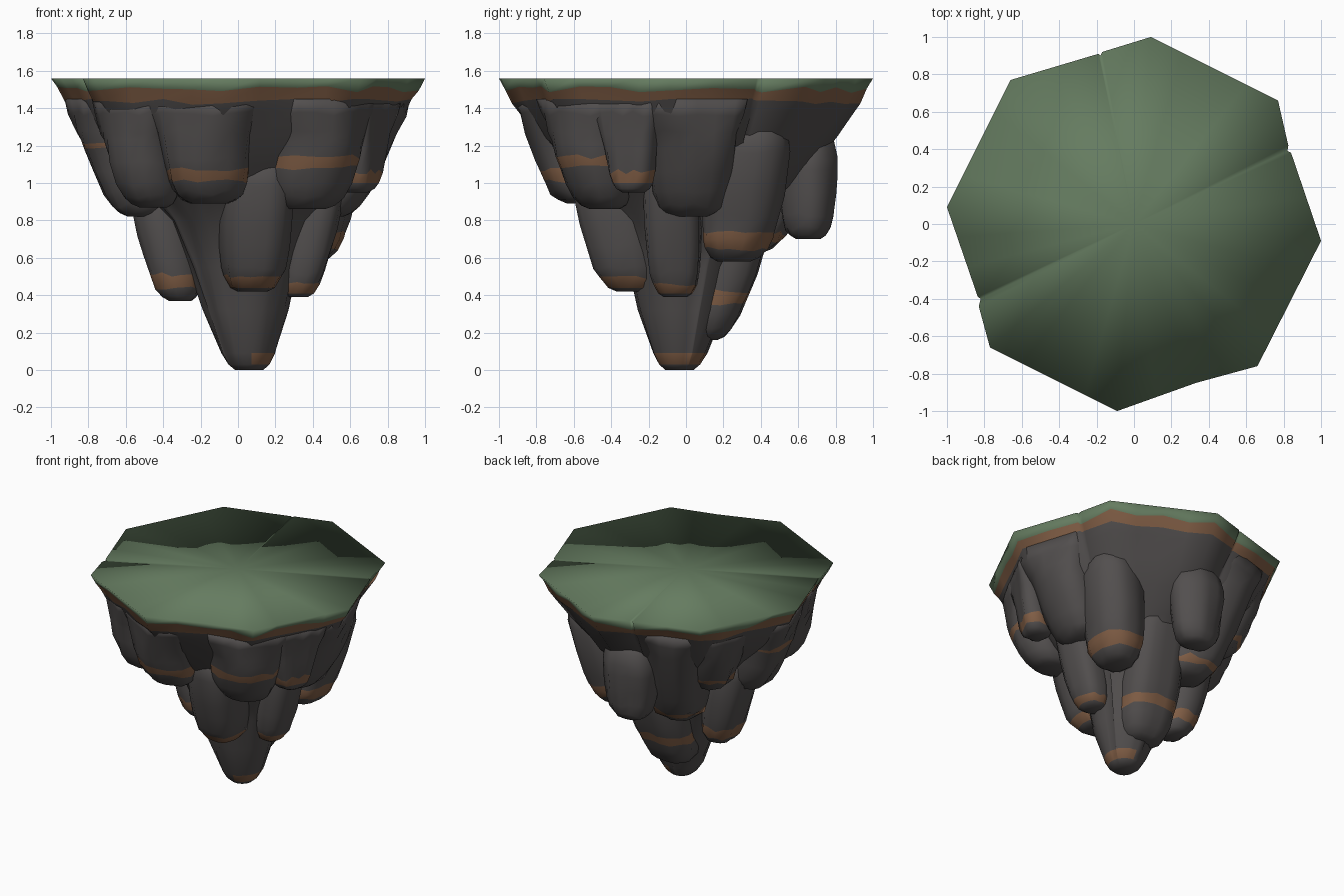
import bpy, math, random
from mathutils import Vector

if "Cube" in bpy.data.objects:
    bpy.data.objects.remove(bpy.data.objects["Cube"])

random.seed(4)

def material(name, rgb):
    m = bpy.data.materials.new(name)
    m.diffuse_color = (*rgb, 1)
    m.use_nodes = True
    m.node_tree.nodes["Principled BSDF"].inputs["Base Color"].default_value = m.diffuse_color
    return m

ROCK = material("dark_rock", (0.085, 0.078, 0.077))
EARTH = material("brown_earth", (0.225, 0.115, 0.062))
GRASS = material("green_grass", (0.13, 0.20, 0.117))

def loft(name, rings, rule, apex=None):
    """Skin a stack of rings (bottom to top), cap the ends, colour faces by rule(row, column)."""
    n = len(rings[0])
    verts = [p for r in rings for p in r]
    faces, mats = [], []
    for i in range(len(rings) - 1):
        for j in range(n):
            k = (j + 1) % n
            faces.append((i*n + j, i*n + k, (i+1)*n + k, (i+1)*n + j))
            mats.append(rule(i, j))
    faces.append(tuple(reversed(range(n))))
    mats.append(0)
    last = (len(rings) - 1) * n
    c = sum((Vector(p) for p in rings[-1]), Vector()) / n
    verts.append(tuple(apex or c))
    for j in range(n):
        faces.append((last + j, last + (j + 1) % n, len(verts) - 1))
        mats.append(rule(len(rings) - 2, j))
    me = bpy.data.meshes.new(name)
    me.from_pydata(verts, [], faces)
    for m in (ROCK, EARTH, GRASS):
        me.materials.append(m)
    for p, m in zip(me.polygons, mats):
        p.material_index = m
        p.use_smooth = True
    ob = bpy.data.objects.new(name, me)
    bpy.context.collection.objects.link(ob)
    return ob

# Island outline: octagon with three small cracks, subdivided along its edges
corners = [(1, -.09), (.84, .38), (.82, .39), (.825, .42), (.77, .66), (.09, 1), (-.17, .92),
           (-.18, .90), (-.19, .91), (-.66, .77), (-1, .09), (-.835, -.39), (-.82, -.40),
           (-.83, -.44), (-.77, -.66), (-.09, -1), (.33, -.85), (.66, -.76)]
outline = []
for a, b in zip(corners, corners[1:] + corners[:1]):
    a, b = Vector(a), Vector(b)
    steps = max(1, round((b - a).length / .2))
    outline += [a.lerp(b, s / steps) for s in range(steps)]

def interp(table, z):
    """Linear lookup in a list of (height, value)."""
    for (z0, f0), (z1, f1) in zip(table, table[1:]):
        if z <= z1:
            return f0 + (f1 - f0) * max(0, z - z0) / (z1 - z0)
    return table[-1][1]

# Main body: height, scale, roundness, jitter
levels = [(0, .075, 1, 0), (.03, .11, 1, 0), (.09, .145, 1, .005), (.32, .225, 1, .01),
          (.55, .29, 1, .01), (.8, .39, 1, .015), (.95, .53, .9, .02), (1.1, .67, .6, .02),
          (1.24, .79, .2, .015), (1.38, .895, 0, .006), (1.435, .93, 0, .004),
          (1.50, .965, 0, .002), (1.56, 1, 0, 0)]
rings = []
for z, s, rnd, jit in levels:
    f = min(1, z / 1.1)
    cx, cy = .06 * (1 - f), -.035 * (1 - f)
    ring = []
    for p in outline:
        r = p.length * (1 - rnd) + rnd
        d = p.normalized() * (r * s + random.uniform(-jit, jit))
        wob = random.uniform(-.018, .018) if 1.4 < z < 1.53 else 0
        ring.append((d.x + cx, d.y + cy, z + wob))
    rings.append(ring)
top = len(levels) - 2

def body_rule(i, j):
    if i >= top - 1:
        return 2 if i == top else 1
    p = outline[j]
    return 1 if i == 1 and p.x > .1 else 0      # brown patch on the tip
loft("island_body", rings, body_rule, (0, 0, 1.56))

# How far rock may reach, as a share of the octagon, by height
REACH = [(0, .7), (.9, .82), (1.1, .87), (1.25, .89), (1.38, .915), (1.44, .93)]

def octagon_radius(a):
    """Distance to the octagon edge in direction a."""
    d = (a + math.radians(5.1)) % (math.pi / 4) - math.pi / 8
    return 1.004 * math.cos(math.pi / 8) / math.cos(d)

# Hanging rock lobes; upper ones flare into the rim, lower ones get a rounded top
def lobe(name, x, y, rx, ry, zb, zt, lean, band=None, n=16):
    upper = zt > 1.4
    prof = [(0, .4), (.02, .6), (.06, .76), (.13, .87), (.24, .95), (.36, 1.0)]
    prof = [(zb + h, f) for h, f in prof if zb + h < zt - .2]
    if upper:
        prof += [(zt - .18, 1.05), (zt - .08, 1.2), (zt, 1.3)]
    else:
        prof += [(zt - .17, 1.0), (zt - .08, .88), (zt - .02, .62), (zt, .35)]
    zs = [z for z, _ in prof]
    if band:
        zs = [z for z in zs if all(abs(z - b) > .03 for b in band) or z == zb] + list(band)
    zs.sort()
    out = Vector((x, y)).normalized()
    zm = (zb + min(zt, zb + .65)) / 2
    lump = [random.uniform(.92, 1.07) for _ in range(n)]
    rot = math.atan2(y, x)
    rs = []
    for z in zs:
        c = Vector((x, y)) + out * lean * (z - zm)
        f = interp(prof, z)
        ring = []
        for j in range(n):
            a = rot + 2 * math.pi * j / n
            g = f * lump[j] * random.uniform(.985, 1.015)
            # slightly squared cross-section
            q = 1 / (abs(math.cos(a))**2.6 + abs(math.sin(a))**2.6) ** (1 / 2.6)
            w = random.uniform(-.015, .015) if zb + .05 < z < zt - .05 else 0
            p = Vector((c.x + rx*g*q*math.cos(a), c.y + ry*g*q*math.sin(a)))
            limit = octagon_radius(math.atan2(p.y, p.x)) * interp(REACH, z)
            if p.length > limit:
                p *= limit / p.length
            ring.append((p.x, p.y, z + w))
        rs.append(ring)
    def rule(i, j):
        m = (zs[i] + zs[min(i + 1, len(zs) - 1)]) / 2
        return 1 if band and band[0] < m < band[1] else 0
    loft(name, rs, rule)

# Lower tier, around the central spike
lobe("front_lower_lobe", .10, -.36, .20, .20, .42, 1.16, .22, (.44, .50))
lobe("left_lower_lobe", -.38, .04, .15, .17, .37, 1.1, .22, (.44, .51))
lobe("right_lower_lobe", .39, -.07, .13, .15, .39, 1.15, .22, (.41, .46))
lobe("back_spike_lobe", .04, .19, .21, .19, .16, 1.05, .30, (.35, .42))
lobe("back_right_lobe", .44, .30, .19, .21, .58, 1.34, .25, (.65, .74))
lobe("back_left_lobe", -.24, .44, .21, .20, .63, 1.45, .38, (.69, .73))
lobe("back_hanging_lobe", 0, .655, .19, .155, .70, 1.30, .0)

# Upper tier, under the rim
lobe("front_left_upper_lobe", -.17, -.62, .24, .20, .89, 1.45, .25, (1.01, 1.07))
lobe("front_right_upper_lobe", .42, -.50, .24, .20, .86, 1.45, .30, (1.08, 1.14))
lobe("right_front_upper_lobe", .68, -.30, .16, .15, .95, 1.45, .2, (1.00, 1.06))
lobe("right_upper_lobe", .60, .04, .20, .23, .82, 1.45, .38)
lobe("left_front_upper_lobe", -.52, -.46, .19, .19, .87, 1.45, .32)
lobe("left_upper_lobe", -.62, -.02, .18, .20, .82, 1.45, .34, (1.18, 1.22))
lobe("left_back_upper_lobe", -.50, .38, .18, .18, .92, 1.45, .34, (1.0, 1.04))
